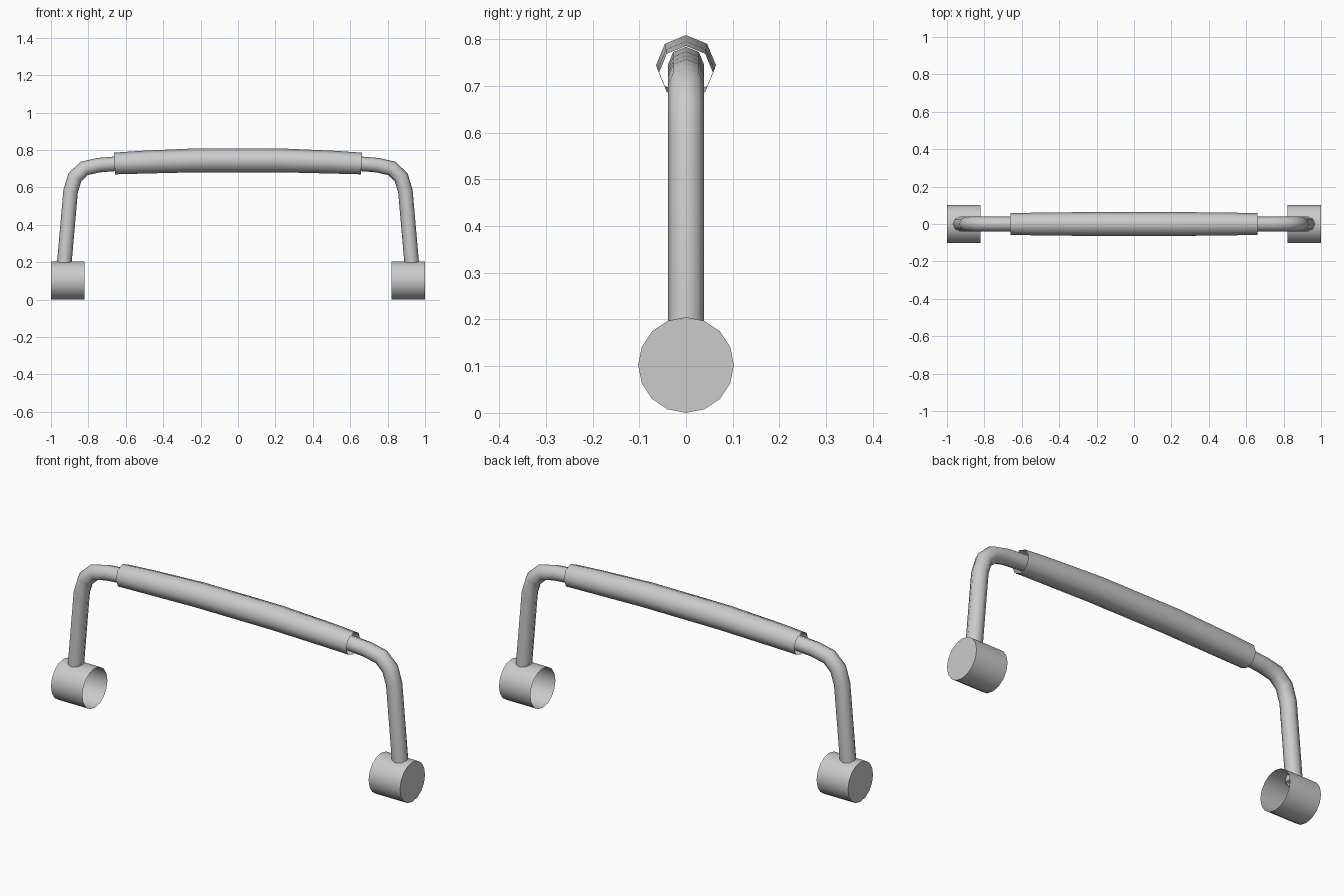
import bpy, bmesh, math
from mathutils import Vector

if "Cube" in bpy.data.objects:
    bpy.data.objects.remove(bpy.data.objects["Cube"])


def sweep(name, path, radii, sides, cap_end=False):
    """Sweep a regular polygon along a path of (x, z) points in the XZ plane."""
    pts = [Vector((x, 0, z)) for x, z in path]
    bm = bmesh.new()
    rings = []
    for i, p in enumerate(pts):
        before = (p - pts[i - 1]).normalized() if i > 0 else None
        after = (pts[i + 1] - p).normalized() if i < len(pts) - 1 else None
        before, after = before or after, after or before
        tangent = (before + after).normalized()
        normal = Vector((-tangent.z, 0, tangent.x))
        miter = 1 / tangent.dot(after)
        ring = []
        for k in range(sides):
            a = 2 * math.pi * k / sides
            offset = normal * math.cos(a) * miter + Vector((0, math.sin(a), 0))
            ring.append(bm.verts.new(p + offset * radii[i]))
        rings.append(ring)
    for r0, r1 in zip(rings, rings[1:]):
        for k in range(sides):
            j = (k + 1) % sides
            bm.faces.new((r0[k], r0[j], r1[j], r1[k]))
    if cap_end:
        bm.faces.new(rings[-1])
    bmesh.ops.recalc_face_normals(bm, faces=bm.faces)
    mesh = bpy.data.meshes.new(name)
    bm.to_mesh(mesh)
    bm.free()
    obj = bpy.data.objects.new(name, mesh)
    bpy.context.collection.objects.link(obj)
    bpy.ops.object.select_all(action='DESELECT')
    obj.select_set(True)
    bpy.context.view_layer.objects.active = obj
    bpy.ops.object.shade_smooth_by_angle(angle=math.radians(50))
    return obj


def mirrored(half):
    """Complete a left-half path with its mirror image."""
    return half + [(-x, z) for x, z in reversed(half)]


# Bent handle bar, running through the grip
bar = mirrored([(-0.93, 0.18), (-0.895, 0.58), (-0.872, 0.655), (-0.822, 0.702),
                (-0.745, 0.719), (-0.66, 0.726), (-0.51, 0.735), (-0.22, 0.745)])
sweep("handle_bar", bar, [0.039] * len(bar), 8)

# Slightly bulging grip sleeve, open at both ends
grip = mirrored([(-0.66, 0.728), (-0.51, 0.735), (-0.22, 0.745)])
sweep("grip_sleeve", grip, [0.058, 0.061, 0.064, 0.064, 0.061, 0.058], 8)

# End cups: closed on the outside, open towards the middle
for side, label in ((-1, "left"), (1, "right")):
    sweep(label + "_end_cup", [(side * 0.82, 0.1025), (side * 1.0, 0.1025)],
          [0.1025, 0.1025], 16, cap_end=True)
